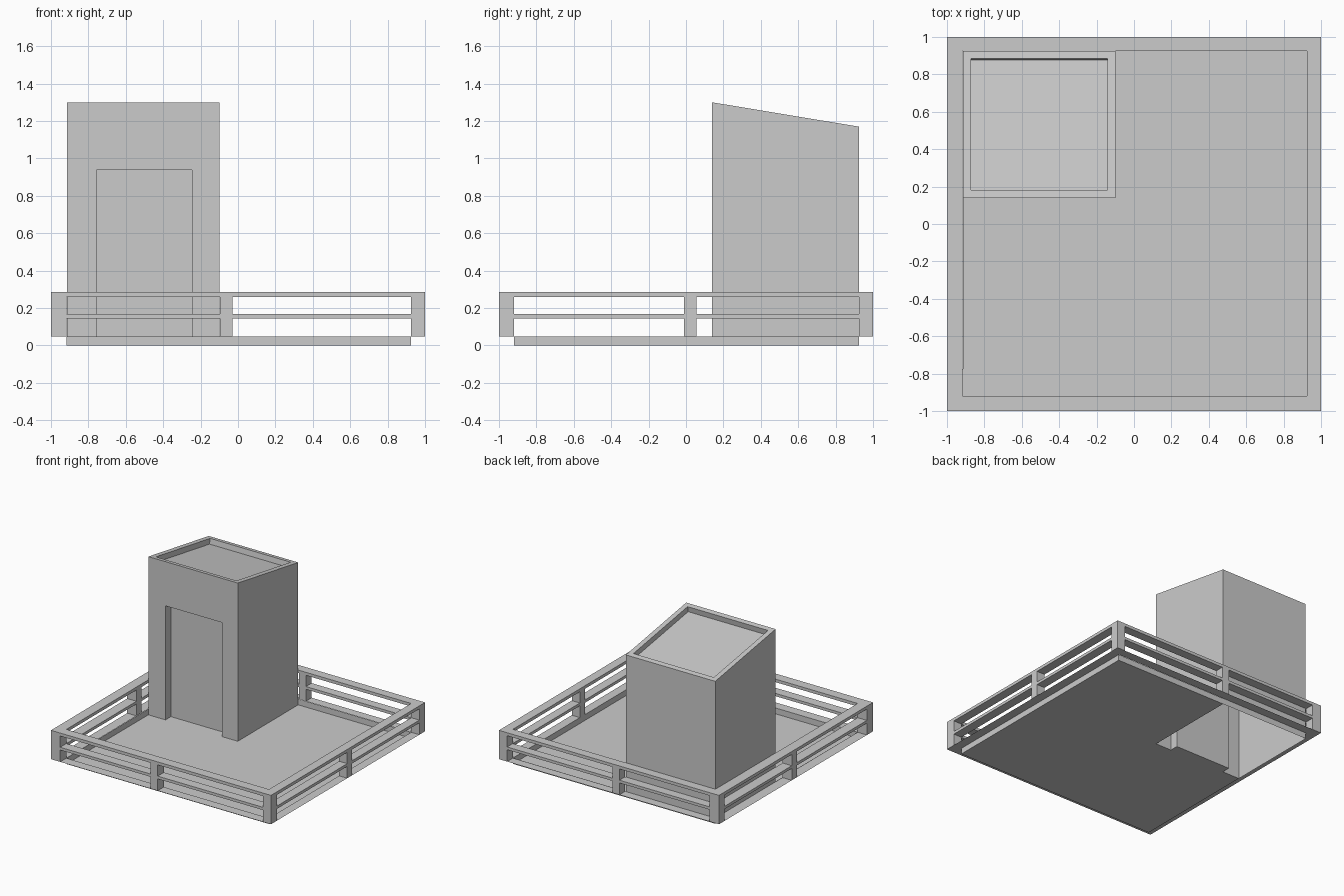
import bpy, bmesh
from mathutils import Vector

if "Cube" in bpy.data.objects:
    bpy.data.objects.remove(bpy.data.objects["Cube"])

LIP, TOP = 0.048, 0.285                  # underside and top of the railing
X0, X1, Y0, Y1 = -0.916, 0.926, -0.92, 0.926   # inside of the railing
HX0, HX1, HY0, HY1 = -0.913, -0.1, 0.14, 0.924  # hut footprint
DX0, DX1, DZ, DD = -0.757, -0.245, 0.937, 0.07  # door recess


def finish(bm, name):
    mesh = bpy.data.meshes.new(name)
    bm.to_mesh(mesh)
    bm.free()
    obj = bpy.data.objects.new(name, mesh)
    bpy.context.collection.objects.link(obj)
    return obj


def add_box(bm, x0, x1, y0, y1, z0, z1):
    for v in bmesh.ops.create_cube(bm, size=1)["verts"]:
        v.co = (x1 if v.co.x > 0 else x0, y1 if v.co.y > 0 else y0, z1 if v.co.z > 0 else z0)


def add_plane(bm, x0, x1, y0, y1, z):
    bm.faces.new([bm.verts.new((x, y, z)) for x, y in ((x0, y0), (x1, y0), (x1, y1), (x0, y1))])


# deck sheet, notched around the hut and filling the door recess, with a low curb
plan = [(X0, Y0), (X1, Y0), (X1, HY1), (HX1, HY1), (HX1, HY0), (DX1, HY0), (DX1, HY0 + DD),
        (DX0, HY0 + DD), (DX0, HY0), (HX0, HY0)]
bm = bmesh.new()
low = [bm.verts.new((x, y, 0)) for x, y in plan]
bm.faces.new(low)
for i in (0, 1, 2, 9):                   # the hut walls close the other edges
    j = (i + 1) % len(plan)
    up = [bm.verts.new((*plan[k], LIP)) for k in (j, i)]
    bm.faces.new((low[i], low[j], *up))
finish(bm, "deck")

# hut shell: sloped top, open underneath
bm = bmesh.new()
add_box(bm, HX0, HX1, HY0, HY1, 0, 1.3)
for v in bm.verts:
    if v.co.z > 1 and v.co.y > 0.5:
        v.co.z = 1.17
bm.normal_update()
bmesh.ops.delete(bm, geom=[f for f in bm.faces if f.normal.z < -0.9], context="FACES_ONLY")

# door recess: split the front wall, then push the door panel in
for co, no in (((0, 0, DZ), (0, 0, 1)), ((DX0, 0, 0), (1, 0, 0)), ((DX1, 0, 0), (1, 0, 0))):
    bm.normal_update()
    faces = [f for f in bm.faces if f.normal.y < -0.9 and f.calc_center_median().z < DZ]
    geom = set(faces)
    for f in faces:
        geom.update(f.edges)
        geom.update(f.verts)
    bmesh.ops.bisect_plane(bm, geom=list(geom), plane_co=co, plane_no=no)
bm.normal_update()
door = [f for f in bm.faces if f.normal.y < -0.9
        and DX0 < f.calc_center_median().x < DX1 and f.calc_center_median().z < DZ * 0.6]
panel = bmesh.ops.extrude_discrete_faces(bm, faces=door)["faces"][0]
bmesh.ops.translate(bm, verts=panel.verts[:], vec=(0, DD, 0))

# sunken roof
bm.normal_update()
roof = max(bm.faces, key=lambda f: f.calc_center_median().z)
bmesh.ops.inset_region(bm, faces=[roof], thickness=0.041, use_even_offset=True)
bm.normal_update()
normal = Vector(roof.normal)
sunk = bmesh.ops.extrude_discrete_faces(bm, faces=[roof])["faces"][0]
bmesh.ops.translate(bm, verts=sunk.verts[:], vec=normal * -0.045)
bmesh.ops.delete(bm, geom=[f for f in bm.faces if all(v.co.z < 0.001 for v in f.verts)],
                 context="FACES")
finish(bm, "hut")

# railing posts: four corners and one part-way along each side
PX, PY = (-0.095, -0.03), (-0.01, 0.055)
xs, ys = ((-1, X0), (X1, 1)), ((-1, Y0), (Y1, 1))
bm = bmesh.new()
for sx in xs:
    for sy in ys:
        add_box(bm, *sx, *sy, LIP, TOP)
    add_box(bm, *sx, *PY, LIP, TOP)
for sy in ys:
    add_box(bm, *PX, *sy, LIP, TOP)
finish(bm, "railing_posts")

# openings between the posts: a flat ledge at the foot and two levels of rails
spans = [(*px, *sy) for sy in ys for px in ((X0, PX[0]), (PX[1], X1))]
spans += [(*sx, *py) for sx in xs for py in ((Y0, PY[0]), (PY[1], Y1))]
rails, ledge = bmesh.new(), bmesh.new()
for span in spans:
    add_plane(ledge, *span, LIP)
    add_box(rails, *span, 0.145, 0.168)
    add_box(rails, *span, 0.26, TOP)
finish(rails, "railing_rails")
finish(ledge, "railing_ledge")
